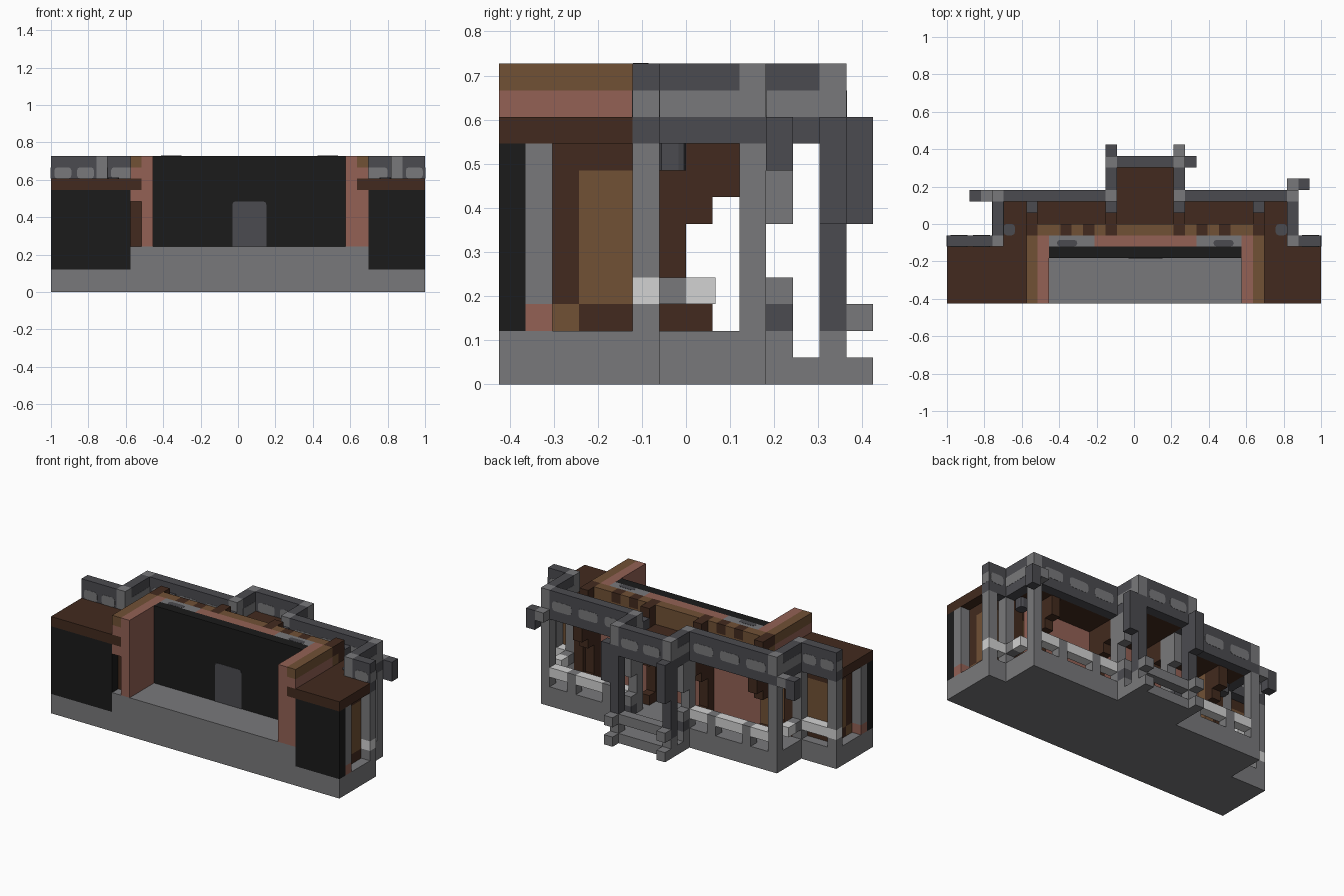
import bpy, bmesh
from mathutils import Vector

cube = bpy.data.objects.get("Cube")
if cube:
    bpy.data.objects.remove(cube, do_unlink=True)

U = 2 / 33                      # one block
OFFSET = Vector((16.5, 7, 0))   # grid centre
MID = 35                        # mirror: x becomes MID - x


def linear(c):
    c /= 255
    return c / 12.92 if c <= 0.04 else ((c + 0.055) / 1.055) ** 2.4


def material(name, *rgb):
    m = bpy.data.materials.new(name)
    m.use_nodes = True
    colour = (*[linear(c) for c in rgb], 1)
    m.diffuse_color = colour
    bsdf = m.node_tree.nodes["Principled BSDF"]
    bsdf.inputs["Base Color"].default_value = colour
    bsdf.inputs["Roughness"].default_value = 0.9
    return m


BLACK = material("black", 27, 27, 27)
STONE = material("stone grey", 121, 121, 123)
SLATE = material("slate grey", 75, 75, 80)
PALE = material("pale grey", 210, 210, 210)
CLAY = material("clay pink", 147, 97, 85)
OAK = material("oak brown", 113, 81, 53)
UMBER = material("dark brown", 66, 42, 30)


def mirrored(boxes):
    flip = [((MID - x[1], MID - x[0]), y, z) for x, y, z in boxes]
    return boxes + [b for b in flip if b not in boxes]


def part(name, mat, boxes, cut=None):
    """Boxes given as (x range), (y range), (z range); cut clips corners across that axis."""
    bm = bmesh.new()
    for ranges in boxes:
        lo, hi = (Vector(v) for v in zip(*ranges))
        verts = bmesh.ops.create_cube(bm, size=1)["verts"]
        for v in verts:
            v.co = [(l + h) / 2 + c * (h - l) for l, h, c in zip(lo, hi, v.co)]
        if cut is not None:
            edges = {e for v in verts for e in v.link_edges
                     if abs(e.verts[0].co[cut] - e.verts[1].co[cut]) > 0.001}
            bmesh.ops.bevel(bm, geom=list(edges), offset=0.28, segments=2,
                            profile=0.5, affect='EDGES')
    for v in bm.verts:
        v.co = (v.co - OFFSET) * U
    mesh = bpy.data.meshes.new(name)
    bm.to_mesh(mesh)
    bm.free()
    mesh.materials.append(mat)
    obj = bpy.data.objects.new(name, mesh)
    bpy.context.collection.objects.link(obj)


def cell(i):
    return (i, i + 1)


# Foundation, raised stage floor and rear bay footing
part("foundation", STONE, [((0, 33), (0, 6), (0, 2)), ((4, 31), (6, 10), (0, 2)),
                           ((14, 21), (10, 13), (0, 1)), ((14, 21), cell(10), cell(1))])
part("stage_floor", STONE, [((7, 28), (0, 4), (2, 4))])

# Main wall: black front, clay back, coloured coping
part("stage_wall", BLACK, [((9, 26), cell(4), (2, 12))])
part("stage_door", SLATE, [((16, 19), (3.97, 4), (3.5, 8))], cut=1)
part("back_wall", CLAY, [((9, 26), cell(5), (2, 11)), ((13, 22), cell(5), cell(11))])
part("wall_coping", STONE, mirrored([((9, 13), cell(5), cell(11))]))
part("coping_spots", SLATE, mirrored([((9.7, 11.5), (5.02, 5.6), (12, 12.02))]), cut=2)
studs = (7, 10, 12, 14)
part("back_wall_beam", OAK, [((7, 28), cell(6), cell(10)), ((15, 20), cell(6), cell(11))]
     + mirrored([((a + 1, b), cell(6), cell(11)) for a, b in zip(studs, studs[1:])]))
part("beam_studs", UMBER, mirrored([(cell(x), cell(6), cell(11)) for x in studs]))
part("wall_posts", UMBER, mirrored([(cell(14), cell(6), (2, 9))])
     + [(cell(27), cell(6), (2, 9))])
part("left_wall_post", OAK, [(cell(7), cell(6), (2, 9))])

# Braces stepping up under the gallery roof, and stubs above it
part("gallery_braces", UMBER, mirrored(
    [(cell(x), cell(y), (y - 1, 9)) for x in (7, 14) for y in (7, 8)]))
part("brace_feet", UMBER, mirrored([(cell(x), cell(7), cell(2)) for x in (7, 14)]))
part("roof_stubs", UMBER, mirrored([(cell(x), cell(7), (10, 12)) for x in (7, 14)]))
part("roof_stub_steps", SLATE, mirrored([(cell(x), cell(8), cell(10)) for x in (7, 14)]))
part("roof_lanterns", SLATE, mirrored([(cell(5), cell(6), (8, 10.1))]), cut=2)

# Side walls of the stage
part("side_walls", CLAY, mirrored([(cell(8), (0, 6), (4, 12)), (cell(8), (4, 6), (2, 4)),
                                   (cell(7), (0, 6), cell(10)), (cell(7), (0, 6), cell(8))]))
part("side_wall_coping", OAK, mirrored([(cell(7), (0, 6), cell(11))]))
part("right_wall_lining", CLAY, [(cell(27), (0, 6), (4, 8))])
part("left_wall_lining", UMBER, [(cell(7), (1, 6), (4, 8))])

# Wings: black fronts, timber ends and flat roofs
part("wing_fronts", BLACK, [((0, 7), cell(0), (2, 9)), ((28, 33), cell(0), (2, 9))])
part("wing_roofs", UMBER, [((0, 8), (0, 5), cell(9)), ((27, 33), (0, 5), cell(9)),
                           ((5, 8), cell(5), cell(9)), ((27, 30), cell(5), cell(9))])
ends = [(0, 1), (32, 31)]       # outer and recessed columns of each wing
part("wing_end_piers", STONE, [(cell(o), cell(1), (3, 9)) for o, i in ends])
part("wing_pier_feet", CLAY, [(cell(o), cell(1), cell(2)) for o, i in ends])
part("wing_post_feet", OAK, [(cell(i), (2, 3), cell(2)) for o, i in ends])
part("wing_end_posts", UMBER, [(cell(i), cell(2), (3, 9)) for o, i in ends])
part("wing_end_panels", OAK, [(cell(i), (3, 5), (3, 8)) for o, i in ends])
part("wing_panel_frames", UMBER, [(cell(i), (3, 5), z) for o, i in ends
                                  for z in (cell(2), cell(8))])
backs = [(2, 7), (28, 31)]
part("wing_back_panels", OAK, [(x, cell(4), (3, 8)) for x in backs])
part("wing_back_frames", UMBER, [(x, cell(4), z) for x in backs for z in (cell(2), cell(8))])
part("wing_back_posts", UMBER, mirrored([(cell(5), cell(5), (2, 9))]))

# Rear gallery roof
part("gallery_roof", UMBER, [((5, 30), (6, 9), cell(9)), ((15, 20), (9, 12), cell(9))])

# Stone posts standing full height at each corner
corners = [(4, 5), (4, 9), (14, 9)]
part("corner_posts", STONE, mirrored([(cell(x), cell(y), z) for x, y in corners
                                      for z in ((2, 9), (10, 12))]))
part("wing_outer_posts", STONE, [(cell(o), cell(5), z) for o, i in ends
                                 for z in (cell(2), (4, 9))])
part("bay_posts", STONE, mirrored([(cell(14), cell(12), z) for z in (cell(1), (10, 12))]))
part("bay_struts", SLATE, mirrored([(cell(14), cell(12), (2, 9))]))
part("post_collars", SLATE, mirrored([(cell(x), cell(y), cell(9))
                                      for x, y in corners + [(14, 12)]]))

# Parapet beams running between the posts
TOP = (9, 12)
part("parapet_beams", SLATE, mirrored([(cell(4), (6, 9), TOP), ((5, 14), cell(9), TOP),
                                       (cell(14), (10, 12), TOP), ((15, 20), cell(12), TOP)])
     + [((0, 4), cell(5), TOP), ((31, 33), cell(5), TOP)])

# Rounded stone inlays along the beams
ROW = (10, 11)
T = 0.02
runs = [(x, x + 2.2, 9) for x in (5.3, 8.3, 11.3)] + [(15.3, 17.2, 12)]
inlays = mirrored([((a, b), s, ROW) for a, b, y in runs for s in ((y - T, y), (y + 1, y + 1 + T))])
inlays += [((a, a + 1.5), s, ROW) for a in (0.3, 2.3, 31.3) for s in ((5 - T, 5), (6, 6 + T))]
part("beam_inlays", STONE, inlays, cut=1)
sides = [(4, 6, 9), (14, 10, 12)]
part("side_inlays", STONE, mirrored([(s, (a, b), ROW) for x, a, b in sides
                                     for s in ((x - T, x), (x + 1, x + 1 + T))]))
part("end_inlays", STONE, [(s, cell(5), ROW) for s in ((-T, 0), (33, 33 + T))])

# Projecting beam ends and hanging brackets
part("beam_ends", SLATE, [(cell(2), cell(9), (8, 10)), (cell(31), cell(10), (8, 10)),
                          (cell(14), cell(13), (6, 10)), (cell(21), cell(12), (6, 10))])
part("beam_end_joints", STONE, [(cell(3), cell(9), cell(9)), (cell(30), cell(10), cell(9))])
part("post_brackets", STONE, mirrored([(cell(14), cell(10), (6, 9))]))
part("bay_feet", STONE, mirrored([(cell(14), cell(13), z) for z in (cell(0), cell(2))]))
part("rail_brackets", STONE, mirrored([(cell(14), cell(10), cell(3))]))
part("bracket_bases", SLATE, mirrored([(cell(14), cell(10), cell(2))]))

# Railings: pale handrails between short stone newels
rail = cell(3)
part("handrails", PALE, mirrored([(x, cell(9), rail) for x in ((5, 7), (8, 11), (12, 14))]
                                 + [(cell(4), (7, 8.1), rail)])
     + [((0, 4), cell(5), rail), ((31, 33), cell(5), rail)])
part("newels", STONE, mirrored([(cell(x), cell(9), (2, 4)) for x in (7, 11)]
                               + [(cell(4), cell(6), rail)]))
part("bay_rail", STONE, [((15, 20), cell(12), cell(2))])
